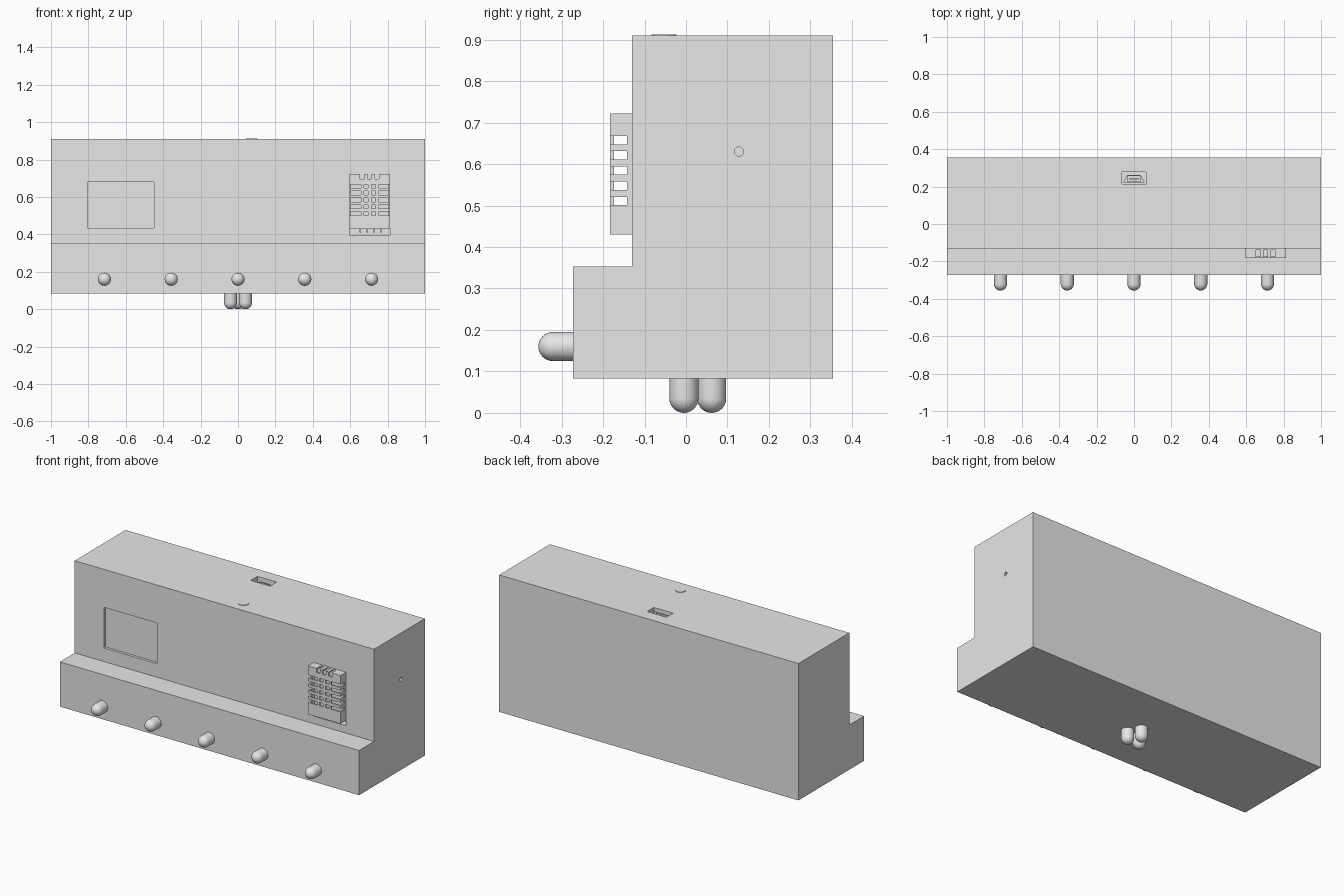
import bpy, bmesh, math
from mathutils import Matrix, Vector

old = bpy.data.objects.get("Cube")
if old:
    bpy.data.objects.remove(old, do_unlink=True)

grey = bpy.data.materials.new("plain_grey")
grey.use_nodes = True
COLOR = (0.8, 0.8, 0.8, 1)
grey.diffuse_color = COLOR
grey.node_tree.nodes["Principled BSDF"].inputs["Base Color"].default_value = COLOR


def add(name, bm):
    bmesh.ops.recalc_face_normals(bm, faces=bm.faces)
    mesh = bpy.data.meshes.new(name)
    bm.to_mesh(mesh)
    bm.free()
    mesh.materials.append(grey)
    obj = bpy.data.objects.new(name, mesh)
    bpy.context.collection.objects.link(obj)
    return obj


def box(name, x, y, z):
    """Box from (low, high) pairs."""
    bm = bmesh.new()
    bmesh.ops.create_cube(bm, size=1)
    for v in bm.verts:
        v.co = [lo + (c + 0.5) * (hi - lo) for c, (lo, hi) in zip(v.co, (x, y, z))]
    return add(name, bm)


def prism(name, points, offset):
    """Polygon pushed along an offset."""
    bm = bmesh.new()
    face = bm.faces.new([bm.verts.new(p) for p in points])
    out = bmesh.ops.extrude_face_region(bm, geom=[face])
    new = [g for g in out["geom"] if isinstance(g, bmesh.types.BMVert)]
    bmesh.ops.translate(bm, verts=new, vec=offset)
    # the first face stays as the near cap
    return add(name, bm)


def lathe(name, profile, matrix, smooth=True):
    """Spin (radius, height) points around z."""
    bm = bmesh.new()
    verts = [bm.verts.new((r, 0, h)) for r, h in profile]
    edges = [bm.edges.new(pair) for pair in zip(verts, verts[1:])]
    bmesh.ops.spin(bm, geom=verts + edges, cent=(0, 0, 0), axis=(0, 0, 1),
                   angle=math.tau, steps=32)
    bmesh.ops.remove_doubles(bm, verts=bm.verts, dist=1e-5)
    bm.transform(matrix)
    obj = add(name, bm)
    if smooth:
        bpy.ops.object.select_all(action="DESELECT")
        obj.select_set(True)
        bpy.context.view_layer.objects.active = obj
        bpy.ops.object.shade_smooth_by_angle(angle=math.radians(40))
    return obj


def cut(obj, cutters):
    """Subtract each cutter, then discard it."""
    for cutter in cutters:
        mod = obj.modifiers.new("cut", "BOOLEAN")
        mod.operation = "DIFFERENCE"
        mod.solver = "EXACT"
        mod.object = cutter
        graph = bpy.context.evaluated_depsgraph_get()
        mesh = bpy.data.meshes.new_from_object(obj.evaluated_get(graph))
        obj.modifiers.clear()
        obj.data = mesh
        bpy.data.objects.remove(cutter, do_unlink=True)


# Stepped housing
BASE, TOP, FRONT, LIP, BACK = 0.083, 0.91, -0.13, -0.272, 0.355
outline = [(LIP, BASE), (BACK, BASE), (BACK, TOP), (FRONT, TOP), (FRONT, 0.353), (LIP, 0.353)]
housing = prism("housing", [(-1, y, z) for y, z in outline], (2, 0, 0))

# Screen recess, sensor pocket, port slot and side hole
pin_hole = lathe("hole_cutter", [(0, 0), (0.011, 0), (0.011, 0.12), (0, 0.12)],
                 Matrix.Translation((0.92, 0.128, 0.63)) @ Matrix.Rotation(math.pi / 2, 4, "Y"),
                 smooth=False)
cut(housing, [
    box("screen_cutter", (-0.805, -0.45), (-0.2, FRONT + 0.016), (0.435, 0.68)),
    box("pocket_cutter", (0.595, 0.813), (-0.2, FRONT + 0.04), (0.398, 0.44)),
    box("port_cutter", (-0.065, 0.065), (0.214, 0.278), (0.86, 1)),
    pin_hole,
])

# Tapered connector and its tongue inside the port slot
shell = prism("port_shell", [(x, y, 0.861) for x, y in
              [(-0.058, 0.222), (0.058, 0.222), (0.035, 0.262), (-0.035, 0.262)]], (0, 0, 0.03))
cut(shell, [box("mouth_cutter", (-0.035, 0.035), (0.228, 0.256), (0.87, 1))])
box("port_tongue", (-0.025, 0.025), (0.238, 0.246), (0.868, 0.888))

# Hollow sensor cover with wrap-around vents
SX0, SX1, SY, SZ0, SZ1, WALL = 0.595, 0.813, -0.183, 0.43, 0.722, 0.009
sensor = box("sensor_cover", (SX0, SX1), (SY, FRONT + 0.002), (SZ0, SZ1))
cutters = [box("cavity", (SX0 + WALL, SX1 - WALL), (SY + WALL, FRONT - 0.002),
               (SZ0 + WALL, SZ1 - WALL))]
deep = (-0.3, -0.1425)
for row in range(5):
    z = 0.511 + row * 0.0367
    height = (z - 0.01, z + 0.01)
    cutters.append(box("vent", (SX0 - 0.1, 0.658), deep, height))
    cutters.append(box("vent", (0.75, SX1 + 0.1), deep, height))
    for x in (0.684, 0.724):
        cutters.append(box("vent", (x - 0.011, x + 0.011), deep, height))
for x in (0.664, 0.704, 0.744):
    cutters.append(box("notch", (x - 0.011, x + 0.011), (-0.3, -0.138), (0.697, 0.9)))
cut(sensor, cutters)

# Sensor pins in the pocket
for i in range(4):
    x = 0.65 + i * 0.036
    box("sensor_pin", (x, x + 0.008), (FRONT + 0.005, FRONT + 0.012), (0.41, 0.44))

# Round-nosed lamps: five on the front step, three underneath
R, LEN = 0.035, 0.049
nose = [(0, -0.01), (R, -0.01), (R, LEN)]
for i in range(1, 9):
    a = i * math.pi / 16
    nose.append((R * math.cos(a) if i < 8 else 0, LEN + R * math.sin(a)))
for i in range(-2, 3):
    lathe("front_lamp", nose, Matrix.Translation((i * 0.357, LIP, 0.16))
          @ Matrix.Rotation(math.pi / 2, 4, "X"))
for x, y in ((-0.04, -0.005), (0.04, -0.005), (0, 0.062)):
    lathe("bottom_lamp", nose, Matrix.Translation((x, y, BASE + 0.001))
          @ Matrix.Rotation(math.pi, 4, "X"))

# Low round button on the top
lathe("top_button", [(0, -0.005), (0.03, -0.005), (0.03, 0.003), (0, 0.003)],
      Matrix.Translation((0.073, -0.053, TOP)))
